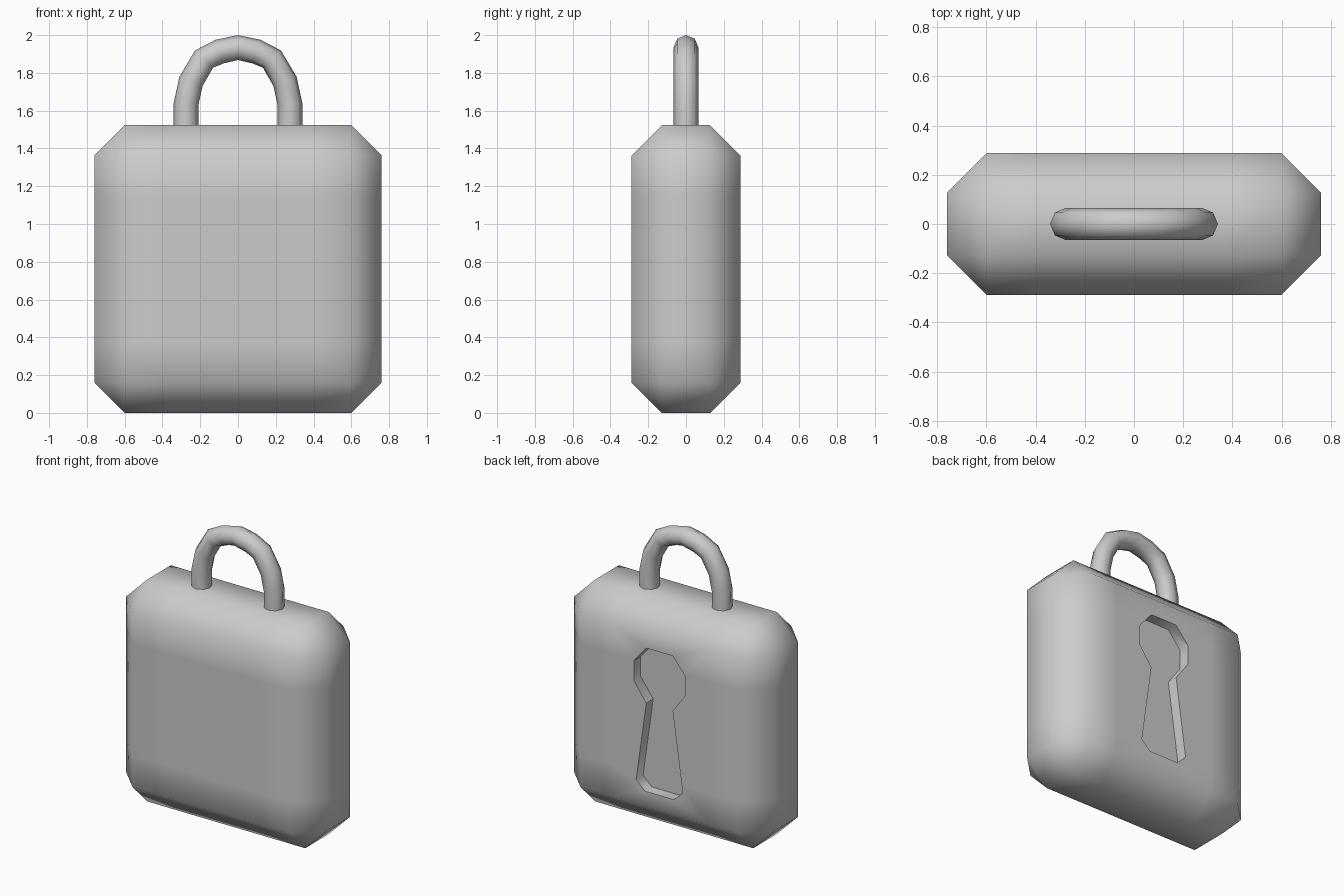
import bpy, bmesh, math
from mathutils import Vector

cube = bpy.data.objects.get("Cube")
if cube:
    bpy.data.objects.remove(cube, do_unlink=True)

grey = bpy.data.materials.new("plain_grey")
grey.use_nodes = True
GREY = (0.6, 0.6, 0.6, 1)
grey.diffuse_color = GREY
grey.node_tree.nodes["Principled BSDF"].inputs["Base Color"].default_value = GREY


def make_object(name, bm):
    bmesh.ops.recalc_face_normals(bm, faces=bm.faces)
    mesh = bpy.data.meshes.new(name)
    bm.to_mesh(mesh)
    bm.free()
    mesh.materials.append(grey)
    obj = bpy.data.objects.new(name, mesh)
    bpy.context.collection.objects.link(obj)
    return obj


def smooth(obj, angle):
    bpy.ops.object.select_all(action="DESELECT")
    obj.select_set(True)
    bpy.context.view_layer.objects.active = obj
    bpy.ops.object.shade_smooth_by_angle(angle=math.radians(angle))


# Lock body: chamfered slab with a few support loops
W, D, H = 1.52, 0.576, 1.523
bm = bmesh.new()
bmesh.ops.create_cube(bm, size=1)
bmesh.ops.scale(bm, vec=(W, D, H), verts=bm.verts)
bmesh.ops.translate(bm, vec=(0, 0, H / 2), verts=bm.verts)
bmesh.ops.bevel(bm, geom=bm.edges[:], offset=0.16, segments=1,
                affect="EDGES", profile=0.5)
for co, no in [((-0.38, 0, 0), (1, 0, 0)), ((0.38, 0, 0), (1, 0, 0)),
               ((0, 0, 0.38), (0, 0, 1)), ((0, 0, 1.14), (0, 0, 1))]:
    bmesh.ops.bisect_plane(bm, geom=bm.verts[:] + bm.edges[:] + bm.faces[:],
                           plane_co=co, plane_no=no)
body = make_object("lock_body", bm)

# Keyhole cutter: mirrored half profile, pushed into the back face
half = [(0.10, 1.247), (0.195, 1.135), (0.195, 1.0), (0.10, 0.87),
        (0.177, 0.325), (0.11, 0.263)]
outline = half + [(-x, z) for x, z in reversed(half)]
bm = bmesh.new()
face = bm.faces.new([bm.verts.new((x, D / 2 - 0.075, z)) for x, z in outline])
ext = bmesh.ops.extrude_face_region(bm, geom=[face])
bmesh.ops.translate(bm, vec=(0, 0.2, 0),
                    verts=[v for v in ext["geom"] if isinstance(v, bmesh.types.BMVert)])
cutter = make_object("keyhole_cutter", bm)
cutter.hide_render = True
cutter.hide_set(True)

smooth(body, 60)
cut = body.modifiers.new("keyhole", "BOOLEAN")
cut.operation = "DIFFERENCE"
cut.solver = "EXACT"
cut.object = cutter
bpy.ops.object.modifier_apply(modifier=cut.name)
bpy.data.objects.remove(cutter, do_unlink=True)
smooth(body, 60)

# Shackle: eight-sided tube swept along an arch
R, SIDES = 0.066, 8
arc = [(0.275, 1.50), (0.275, 1.635), (0.249, 1.755), (0.18, 1.873), (0.097, 1.913)]
path = [Vector((-x, 0, z)) for x, z in arc] + [Vector((0, 0, 1.934))]
path += [Vector((x, 0, z)) for x, z in reversed(arc)]
bm = bmesh.new()
rings = []
for i, p in enumerate(path):
    t = (path[min(i + 1, len(path) - 1)] - path[max(i - 1, 0)]).normalized()
    if i in (1, len(path) - 2):  # keep the legs straight
        t = (t + Vector((0, 0, math.copysign(1, t.z)))).normalized()
    n = Vector((-t.z, 0, t.x))
    rings.append([bm.verts.new(p + R * (math.cos(a) * n + math.sin(a) * Vector((0, 1, 0))))
                  for a in (math.tau * k / SIDES for k in range(SIDES))])
for a, b in zip(rings, rings[1:]):
    for k in range(SIDES):
        j = (k + 1) % SIDES
        bm.faces.new((a[k], a[j], b[j], b[k]))
for ring in (rings[0], rings[-1]):
    bm.faces.new(ring)
shackle = make_object("shackle", bm)
smooth(shackle, 60)
